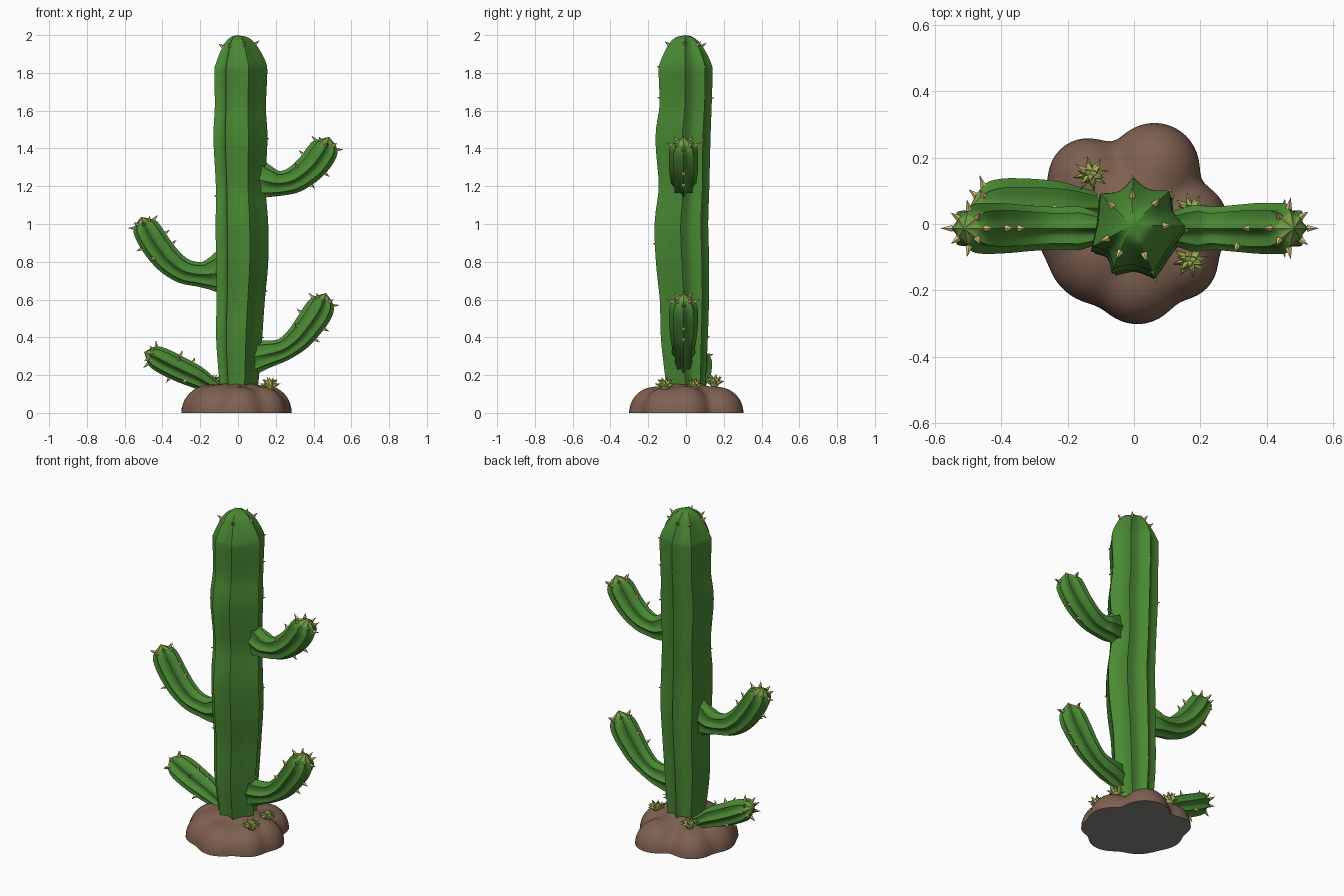
import bpy, bmesh, math, random
from mathutils import Vector, Matrix

if "Cube" in bpy.data.objects:
    bpy.data.objects.remove(bpy.data.objects["Cube"])

random.seed(4)


def material(name, rgb):
    m = bpy.data.materials.new(name)
    m.diffuse_color = (*rgb, 1)
    m.use_nodes = True
    m.node_tree.nodes["Principled BSDF"].inputs["Base Color"].default_value = m.diffuse_color
    return m


GREEN = material("cactus green", (0.068, 0.25, 0.034))
TIP = material("young tip green", (0.17, 0.32, 0.06))
BROWN = material("earth brown", (0.21, 0.118, 0.082))
GREY = material("underside grey", (0.24, 0.24, 0.23))
TAN = material("spine tan", (0.66, 0.52, 0.20))
OLIVE = material("rosette olive", (0.36, 0.43, 0.09))


def finish(bm, name, mats, angle=40):
    bmesh.ops.remove_doubles(bm, verts=bm.verts, dist=0.0004)
    bmesh.ops.recalc_face_normals(bm, faces=bm.faces)
    me = bpy.data.meshes.new(name)
    bm.to_mesh(me)
    bm.free()
    for m in mats:
        me.materials.append(m)
    for p in me.polygons:
        p.use_smooth = True
    me.set_sharp_from_angle(angle=math.radians(angle))
    ob = bpy.data.objects.new(name, me)
    bpy.context.collection.objects.link(ob)
    return ob


def spline(pts, steps=4):
    """Catmull-Rom through (x, y, z, radius) points."""
    p = [Vector(q) for q in pts]
    p = [2 * p[0] - p[1]] + p + [2 * p[-1] - p[-2]]
    out = []
    for i in range(1, len(p) - 2):
        a, b, c, d = p[i - 1:i + 3]
        for s in range(steps):
            t = s / steps
            out.append(0.5 * (2 * b + (c - a) * t + (2 * a - 5 * b + 4 * c - d) * t * t
                              + (3 * b - a - 3 * c + d) * t ** 3))
    return out + [p[-2]]


def ribbed(name, pts, ref, ribs, depth, tip_rings=0, k=6, wide=1.0, limit=1.0):
    """Sweep a star-shaped, ribbed section; return the frame of each ring."""
    path = spline(pts)
    section = []
    for i, a in enumerate(ribs):
        b = ribs[(i + 1) % len(ribs)] + (360 if i == len(ribs) - 1 else 0)
        for j in range(k):
            section.append((math.radians(a + (b - a) * j / k),
                            1 - depth * math.sin(math.pi * j / k) ** 0.85))
    bm = bmesh.new()
    frames, rings = [], []
    for i, q in enumerate(path):
        T = (path[min(i + 1, len(path) - 1)].xyz - path[max(i - 1, 0)].xyz).normalized()
        N = (ref - T * T.dot(ref)).normalized()
        B = T.cross(N)
        r = max(q.w, 0.0)
        N = N * (min(r * wide, limit) / r if r else 1)
        frames.append((q.xyz, T, N, B, r))
        rings.append([bm.verts.new(q.xyz + (N * math.cos(a) + B * math.sin(a)) * r * f)
                      for a, f in section])
    n = len(section)
    for i in range(len(rings) - 1):
        for j in range(n):
            f = bm.faces.new((rings[i][j], rings[i][(j + 1) % n],
                              rings[i + 1][(j + 1) % n], rings[i + 1][j]))
            f.material_index = int(i >= len(rings) - 1 - tip_rings)
    bm.faces.new(rings[0][::-1])
    finish(bm, name, [GREEN, TIP])
    return frames


def cone(bm, loc, direction, length, r, seg=5):
    m = Matrix.Translation(loc + direction * length * 0.4) @ \
        direction.to_track_quat('Z', 'Y').to_matrix().to_4x4()
    bmesh.ops.create_cone(bm, cap_ends=True, segments=seg, radius1=r, radius2=0.0003,
                          depth=length, matrix=m)


spines = bmesh.new()


def spine(frame, angle, length, lift=0.3, r=0.011):
    c, T, N, B, rad = frame
    a = math.radians(angle)
    out = N * math.cos(a) + B * math.sin(a)
    cone(spines, c + out * rad, (out + T * lift).normalized(), length, r)


# Main trunk: uneven ribs, slightly wobbling column
TRUNK_RIBS = [0, 47, 94, 138, 205, 241, 289]
trunk = ribbed("trunk", [
    (0, 0, 0.08, .10), (0, -.005, .2, .112), (0, -.012, .4, .128), (.008, -.012, .6, .134),
    (.015, -.022, .8, .145), (.014, -.028, 1.0, .146), (.008, -.014, 1.2, .138),
    (.006, -.02, 1.45, .15), (.006, -.006, 1.62, .142), (.008, -.006, 1.8, .147),
    (.008, -.006, 1.85, .14), (.004, -.006, 1.92, .107), (0, -.005, 1.965, .076),
    (-.002, -.004, 1.99, .042), (-.002, -.004, 2.0, 0)],
    Vector((1, 0, 0)), TRUNK_RIBS, 0.2)
for a in TRUNK_RIBS:
    spine(trunk[-11], a, 0.032, 0.7)
    for i in range(8, len(trunk) - 14, 5):
        if random.random() < 0.3:
            spine(trunk[i], a, 0.014, 0.2, 0.006)

# Three upturned arms and one wide leaning stem, as (x, z, radius)
ARM_RIBS = list(range(0, 360, 45))
ARMS = {
    "upper_right_arm": [(.10, 1.24, .105), (.15, 1.225, .088), (.22, 1.215, .066),
                        (.3, 1.235, .07), (.385, 1.30, .078), (.44, 1.37, .08),
                        (.467, 1.418, .064), (.482, 1.462, 0)],
    "lower_right_arm": [(.07, .295, .10), (.14, .308, .076), (.24, .335, .061),
                        (.32, .395, .069), (.38, .47, .076), (.427, .54, .077),
                        (.45, .59, .06), (.467, .635, 0)],
    "left_arm": [(-.09, .742, .12), (-.14, .735, .09), (-.2, .733, .066), (-.29, .752, .067),
                 (-.37, .81, .074), (-.435, .89, .077), (-.478, .96, .074),
                 (-.498, 1.0, .058), (-.513, 1.038, 0)],
    "leaning_stem": [(-.08, .11, .03), (-.15, .15, .045), (-.22, .19, .06), (-.31, .232, .067),
                     (-.4, .277, .067), (-.455, .305, .052), (-.497, .322, 0)],
}
for name, pts in ARMS.items():
    stem = name == "leaning_stem"
    y = 0.048 if stem else -0.013
    fr = ribbed(name, [(x, y, z, r) for x, z, r in pts], Vector((0, 1, 0)), ARM_RIBS, 0.23,
                tip_rings=3, wide=1.32 if stem else 1.0, limit=0.09 if stem else 0.077)
    if not stem:
        # pinch the hidden root so it does not break out of the trunk
        for v in bpy.data.objects[name].data.vertices:
            t = min(max((abs(v.co.x) - .06) / .14, 0), 1)
            v.co.y = y + (v.co.y - y) * (.45 + .55 * t)
    for i, a in enumerate(ARM_RIBS):
        if i % 2 == 0:
            spine(fr[-5], a, 0.036, 0.5)
        else:
            spine(fr[-4], a, 0.03, 0.9)
        if i in (2, 6) or (i in (1, 5) and stem):
            spine(fr[-12], a, 0.032, 0.15)
        if i in (3, 6):
            spine(fr[-15], a, 0.03, 0.1)
finish(spines, "spines", [TAN], 30)

# Lumpy earth mound: outermost of several ellipsoids (x, y, radius, height), softened
LUMPS = [(0, 0, .21, .168), (.062, .17, .138, .14), (-.14, .14, .122, .135),
         (-.15, 0, .153, .15), (-.1, -.08, .165, .15), (.01, -.17, .135, .14),
         (.14, -.115, .115, .14), (.155, .0, .132, .145)]


def mound_reach(d):
    best = 0
    for cx, cy, r, h in LUMPS:
        v = Vector((d.x / r, d.y / r, d.z / h))
        c = Vector((cx / r, cy / r, 0))
        A, Bq, C = v.dot(v), v.dot(c), c.dot(c) - 1
        disc = Bq * Bq - A * C
        if disc > 0:
            best = max(best, (Bq + math.sqrt(disc)) / A)
    return best


bm = bmesh.new()
SEG, LAT = 96, 20


def ray(i, j):
    e, a = math.pi / 2 * i / LAT, math.tau * j / SEG
    return Vector((math.cos(a) * math.cos(e), math.sin(a) * math.cos(e), math.sin(e)))


reach = [[mound_reach(ray(i, j)) for j in range(SEG)] for i in range(LAT + 1)]
for _ in range(6):
    reach = [[(2 * reach[i][j] + reach[i][j - 1] + reach[i][(j + 1) % SEG]
               + reach[max(i - 1, 0)][j] + reach[min(i + 1, LAT)][j]) / 6
              for j in range(SEG)] for i in range(LAT + 1)]
reach[LAT] = [sum(reach[LAT]) / SEG] * SEG
rings = [[bm.verts.new(ray(i, j) * reach[i][j]) for j in range(SEG)] for i in range(LAT + 1)]
for i in range(LAT):
    for j in range(SEG):
        k = (j + 1) % SEG
        bm.faces.new((rings[i][j], rings[i][k], rings[i + 1][k], rings[i + 1][j]))
bm.faces.new(rings[0][::-1]).material_index = 1
finish(bm, "earth_mound", [BROWN, GREY], 50)

# Small pointed rosettes growing on the mound
for n, (x, y, z, s) in enumerate([(-.13, .15, .155, 1.0), (.17, -.11, .14, 1.0),
                                  (.17, .045, .14, .9)]):
    bm = bmesh.new()
    c = Vector((x, y, z))
    bmesh.ops.create_icosphere(bm, subdivisions=2, radius=.024 * s, matrix=Matrix.Translation(c))
    for count, tilt, length in ((8, .25, .05), (6, .75, .05), (3, 1.2, .045)):
        for i in range(count):
            a = math.tau * (i + tilt) / count
            d = Vector((math.cos(a) * math.cos(tilt), math.sin(a) * math.cos(tilt),
                        math.sin(tilt)))
            cone(bm, c + d * .012, d, length * s, .016 * s, 6)
    finish(bm, "rosette_%d" % (n + 1), [OLIVE], 70)
